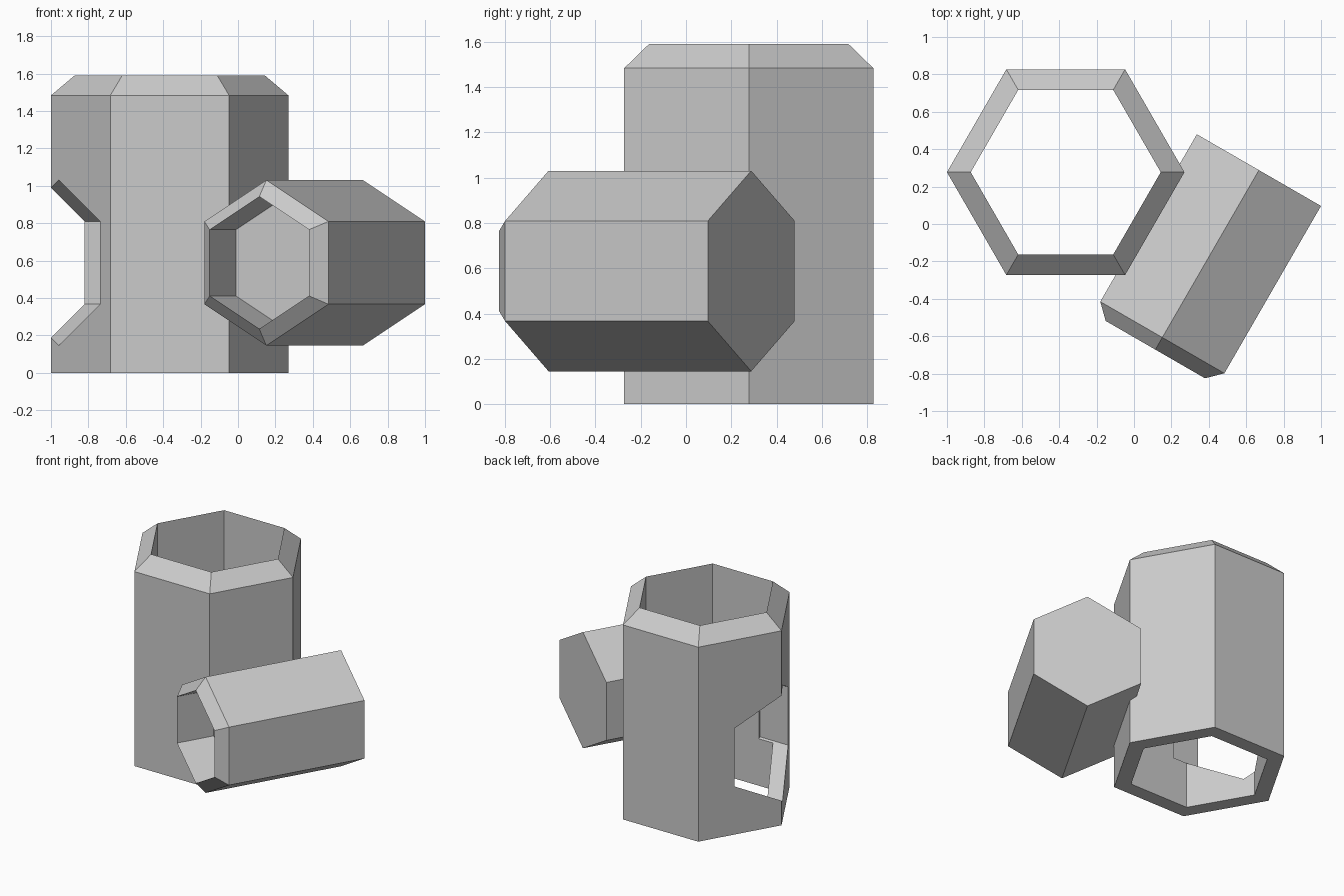
import bpy, bmesh
from math import sin, cos, pi
from mathutils import Matrix, Vector

if "Cube" in bpy.data.objects:
    bpy.data.objects.remove(bpy.data.objects["Cube"])


def hex_loft(name, rings, origin, axis=(0, 0, 1), side=(1, 0, 0), tube=False):
    """Six-sided loft through (radius, height) rings; a tube joins last ring to first."""
    bm = bmesh.new()
    loops = [[bm.verts.new((r * cos(i * pi / 3), r * sin(i * pi / 3), h))
              for i in range(6)] for r, h in rings]
    pairs = list(zip(loops, loops[1:]))
    if tube:
        pairs.append((loops[-1], loops[0]))
    else:
        bm.faces.new(loops[0][::-1])
        bm.faces.new(loops[-1])
    for a, b in pairs:
        for i in range(6):
            j = (i + 1) % 6
            bm.faces.new((a[i], a[j], b[j], b[i]))
    # place: local z along axis, first corner toward side
    z, x = Vector(axis).normalized(), Vector(side)
    m = Matrix((x, z.cross(x), z)).transposed().to_4x4()
    bm.transform(Matrix.Translation(origin) @ m)
    bmesh.ops.recalc_face_normals(bm, faces=bm.faces)
    me = bpy.data.meshes.new(name)
    bm.to_mesh(me)
    bm.free()
    ob = bpy.data.objects.new(name, me)
    bpy.context.collection.objects.link(ob)
    return ob


R, r = 0.635, 0.4425
UP = (0, 0, 1)

# upright open tube with bevelled rim
upright = hex_loft("upright_tube",
                   [(R, 0), (R, 1.483), (0.8 * R, 1.59), (0.8 * R, 0)],
                   (-0.365, 0.277, 0), tube=True)

# hexagonal window through the left wall
cutter = hex_loft("window_cutter", [(r, 0), (r, 0.7)],
                  (-1.2, 0.205, 0.588), axis=(1, 0, 0), side=UP)
cutter.hide_render = True
mod = upright.modifiers.new("window", 'BOOLEAN')
mod.operation = 'DIFFERENCE'
mod.solver = 'EXACT'
mod.object = cutter
bpy.context.view_layer.objects.active = upright
bpy.ops.object.modifier_apply(modifier=mod.name)
bpy.data.objects.remove(cutter)

# lying tube: closed back, bevelled rim and shallow socket at the front
hex_loft("lying_tube",
         [(r, 0), (r, 1.033), (0.8 * r, 1.108), (0.8 * r, 0.828)],
         (0.668, 0.288, 0.588), axis=(-0.5, -0.75 ** 0.5, 0), side=UP)
